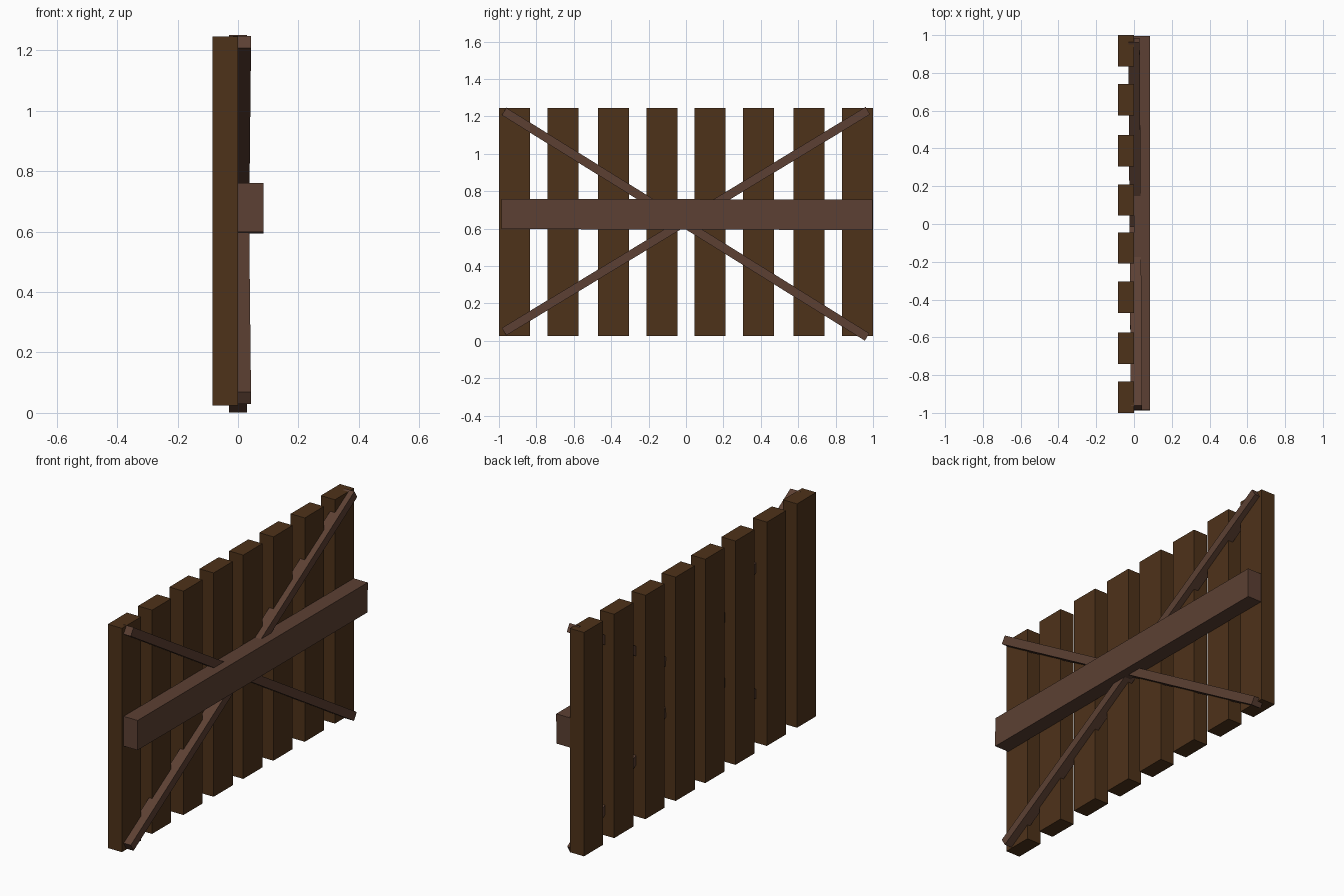
import bpy
from mathutils import Vector, Matrix

if "Cube" in bpy.data.objects:
    bpy.data.objects.remove(bpy.data.objects["Cube"])


def material(name, color):
    m = bpy.data.materials.new(name)
    m.diffuse_color = (*color, 1)
    m.use_nodes = True
    m.node_tree.nodes["Principled BSDF"].inputs["Base Color"].default_value = m.diffuse_color
    return m


slat_wood = material("slat_wood", (0.076, 0.032, 0.010))
rail_wood = material("rail_wood", (0.107, 0.051, 0.033))


def beam(name, start, end, depth, width, mat):
    """Box running from start to end; depth lies along x, width across."""
    a, b = Vector(start), Vector(end)
    run = (b - a).normalized()
    up = Vector((1, 0, 0)).cross(run).normalized()
    side = run.cross(up)
    bpy.ops.mesh.primitive_cube_add(size=1)
    ob = bpy.context.object
    ob.name = name
    rot = Matrix((side, run, up)).transposed().to_4x4()
    scale = Matrix.Diagonal((depth, (b - a).length, width, 1))
    ob.data.transform(rot @ scale)
    ob.location = (a + b) / 2
    ob.data.materials.append(mat)
    return ob


# upright slats, mirrored about the middle
for i, y in enumerate((0.1275, 0.3875, 0.6575, 0.9175)):
    for side in (-1, 1):
        beam(f"slat_{'left' if side < 0 else 'right'}_{i + 1}",
             (-0.0425, side * y, 0.025), (-0.0425, side * y, 1.245),
             0.085, 0.165, slat_wood)

# horizontal rail, hanging very slightly off level
beam("middle_rail", (0.0425, -0.986, 0.679), (0.0425, 0.996, 0.674),
     0.085, 0.162, rail_wood)

# crossed diagonal braces, partly sunk into the slats
beam("falling_brace", (0.013, -0.973, 1.227), (0.0, 0.968, 0.021),
     0.06, 0.046, rail_wood)
beam("rising_brace", (0.013, -0.973, 0.049), (0.0, 0.972, 1.231),
     0.06, 0.046, rail_wood)
